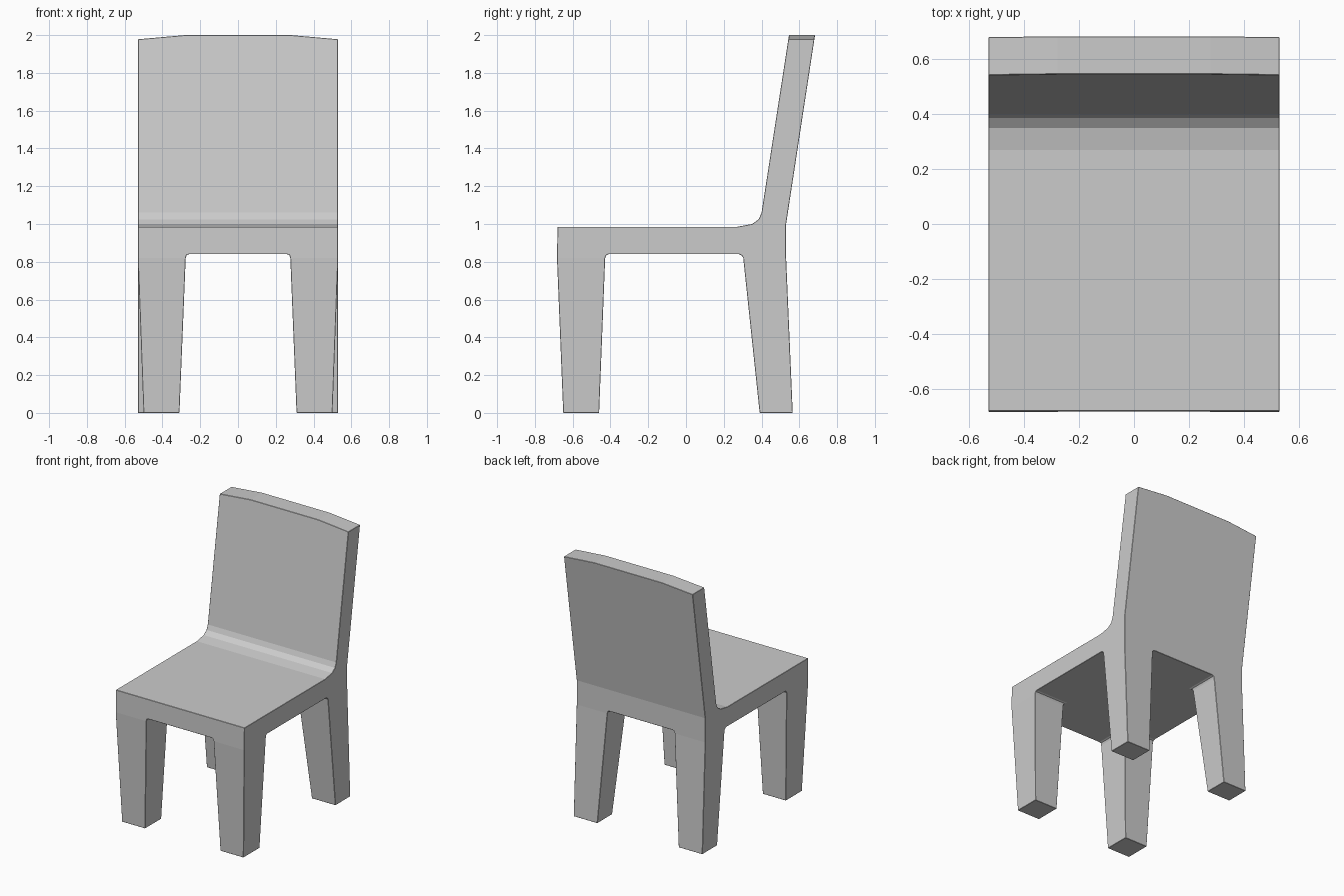
import bpy, bmesh
from math import radians
from mathutils import Vector

if "Cube" in bpy.data.objects:
    bpy.data.objects.remove(bpy.data.objects["Cube"])

W = 0.53  # half width


def prism(name, points, place, a, b):
    """Extrude a closed 2D profile from a to b; place maps (u, v, depth) to xyz."""
    bm = bmesh.new()
    ends = [[bm.verts.new(place(u, v, d)) for u, v in points] for d in (a, b)]
    n = len(points)
    for loop in ends:
        bm.faces.new(loop)
    for i in range(n):
        j = (i + 1) % n
        bm.faces.new((ends[0][i], ends[0][j], ends[1][j], ends[1][i]))
    bmesh.ops.recalc_face_normals(bm, faces=bm.faces)
    mesh = bpy.data.meshes.new(name)
    bm.to_mesh(mesh)
    bm.free()
    obj = bpy.data.objects.new(name, mesh)
    bpy.context.collection.objects.link(obj)
    return obj


# Side silhouette (y, z): seat, backrest, back legs, front legs
side = [(-0.68, 0.985), (0.27, 0.985), (0.35, 1.0), (0.385, 1.025), (0.40, 1.06),
        (0.545, 2.0), (0.683, 2.0), (0.53, 1.0), (0.53, 0.82), (0.565, 0),
        (0.39, 0), (0.303, 0.82), (0.295, 0.833), (0.28, 0.84),
        (-0.41, 0.84), (-0.422, 0.835), (-0.428, 0.82), (-0.46, 0),
        (-0.65, 0), (-0.683, 0.82)]
chair = prism("chair", side, lambda y, z, x: (x, y, z), -W, W)

# Opening between left and right legs
half = [(0.314, -0.1), (0.31, 0), (0.277, 0.82), (0.272, 0.835), (0.26, 0.84)]
arch = half + [(-x, z) for x, z in reversed(half)]
cutter = prism("leg_gap_cutter", arch, lambda x, z, y: (x, y, z), -1, 1)
cutter.hide_render = True
mod = chair.modifiers.new("leg_gap", 'BOOLEAN')
mod.operation = 'DIFFERENCE'
mod.solver = 'EXACT'
mod.object = cutter
bpy.context.view_layer.objects.active = chair
bpy.ops.object.modifier_apply(modifier=mod.name)
bpy.data.objects.remove(cutter)

bm = bmesh.new()
bm.from_mesh(chair.data)
bmesh.ops.remove_doubles(bm, verts=bm.verts, dist=1e-4)
bmesh.ops.dissolve_limit(bm, angle_limit=radians(0.5), verts=bm.verts, edges=bm.edges)


def slice_plane(co, no, clear=False):
    geom = bm.verts[:] + bm.edges[:] + bm.faces[:]
    cut = bmesh.ops.bisect_plane(bm, geom=geom, dist=1e-4, plane_co=co,
                                 plane_no=no, clear_outer=clear)["geom_cut"]
    if clear:
        edges = [e for e in cut if isinstance(e, bmesh.types.BMEdge)]
        bmesh.ops.holes_fill(bm, edges=edges, sides=0)


# Gently crowned top of the backrest
for s in (-1, 1):
    slice_plane(Vector((s * 0.28, 0, 1.9999)), Vector((s * 0.022, 0, 0.25)).normalized(), True)

# Leg tops, then taper of the leg ends
slice_plane((0, 0, 0.82), (0, 0, 1))
for v in bm.verts:
    if abs(v.co.z) < 0.01:
        s = 1 if v.co.x > 0 else -1
        if v.co.y < 0 and abs(v.co.x) > 0.45:
            v.co.x = s * 0.50
        elif v.co.y > 0 and abs(v.co.x) < 0.45:
            v.co.x = s * 0.335

# Narrow bevel on the outer corners
bmesh.ops.recalc_face_normals(bm, faces=bm.faces)
sharp = [e for e in bm.edges if e.is_manifold and e.calc_face_angle_signed() > radians(50)]
bmesh.ops.bevel(bm, geom=sharp, offset=0.011, offset_type='OFFSET', segments=1,
                profile=0.5, affect='EDGES', clamp_overlap=True)
bm.to_mesh(chair.data)
bm.free()
